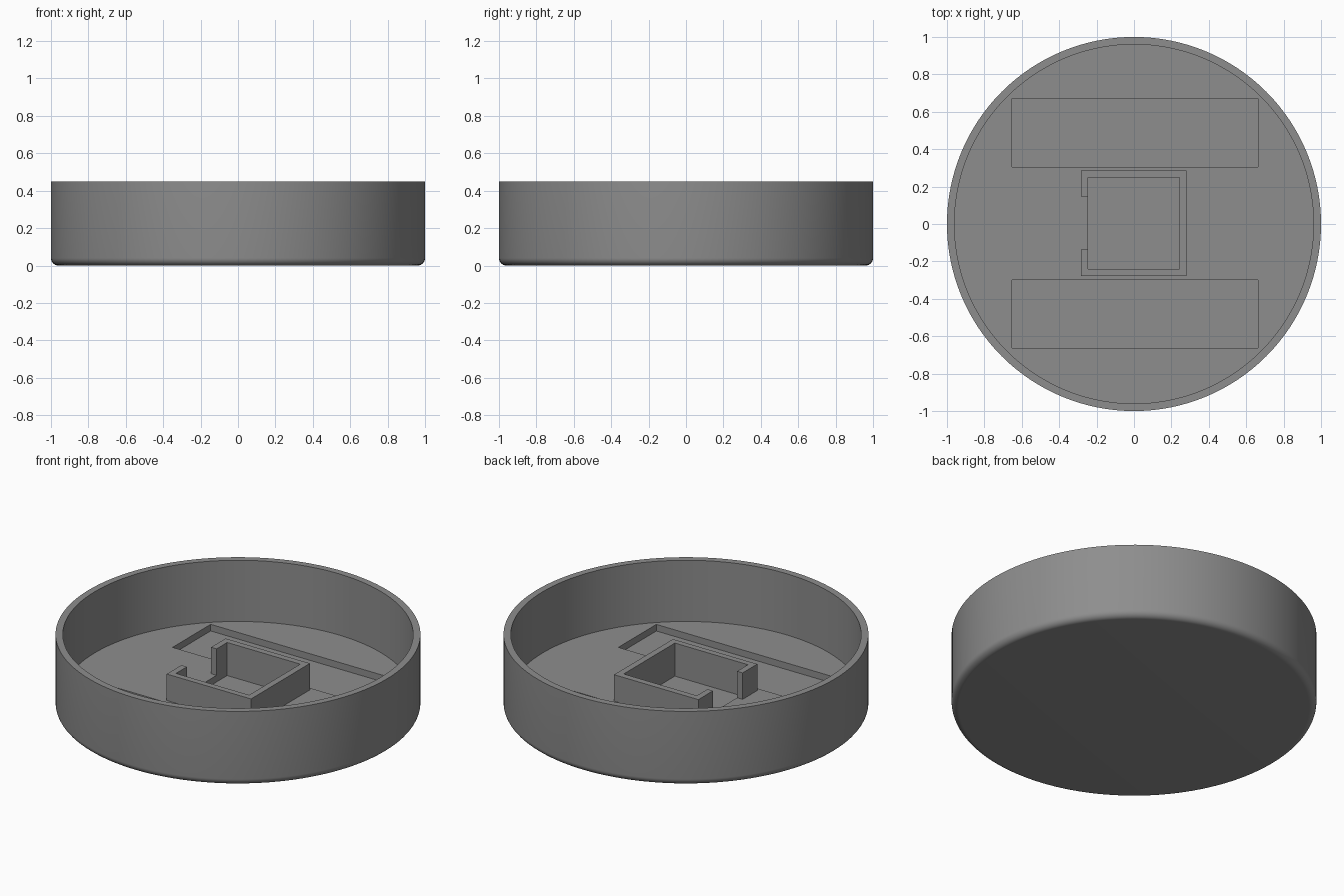
import bpy, bmesh, math

if "Cube" in bpy.data.objects:
    bpy.data.objects.remove(bpy.data.objects["Cube"])

SEGMENTS = 128
FLOOR, POCKET, HOLDER_TOP, RIM = 0.08, 0.04, 0.24, 0.45

grey = bpy.data.materials.new("grey")
grey.diffuse_color = (0.27, 0.27, 0.27, 1)
grey.use_nodes = True
grey.node_tree.nodes["Principled BSDF"].inputs["Base Color"].default_value = grey.diffuse_color


def make_object(name, bm):
    bmesh.ops.recalc_face_normals(bm, faces=bm.faces)
    mesh = bpy.data.meshes.new(name)
    bm.to_mesh(mesh)
    bm.free()
    mesh.materials.append(grey)
    ob = bpy.data.objects.new(name, mesh)
    bpy.context.collection.objects.link(ob)
    return ob


def prism(name, outline, z0, z1):
    bm = bmesh.new()
    face = bm.faces.new([bm.verts.new((x, y, z0)) for x, y in outline])
    ext = bmesh.ops.extrude_face_region(bm, geom=[face])
    for v in ext["geom"]:
        if isinstance(v, bmesh.types.BMVert):
            v.co.z = z1
    return make_object(name, bm)


def box(name, x0, x1, y0, y1, z0, z1):
    return prism(name, [(x0, y0), (x1, y0), (x1, y1), (x0, y1)], z0, z1)


def combine(target, tool, operation):
    mod = target.modifiers.new(tool.name, 'BOOLEAN')
    mod.object, mod.operation, mod.solver = tool, operation, 'EXACT'
    bpy.context.view_layer.objects.active = target
    bpy.ops.object.modifier_apply(modifier=mod.name)
    bpy.data.objects.remove(tool)


# Round tray: rounded bottom edge, thin wall, flat floor
r = 0.04
profile = [(1 - r + r * math.sin(a), r - r * math.cos(a))
           for a in (math.pi / 2 * i / 8 for i in range(9))]
profile += [(1, RIM), (0.96, RIM), (0.96, FLOOR)]
bm = bmesh.new()
rings = []
for radius, z in profile:
    rings.append([bm.verts.new((radius * math.cos(t), radius * math.sin(t), z))
                  for t in (2 * math.pi * i / SEGMENTS for i in range(SEGMENTS))])
for lower, upper in zip(rings, rings[1:]):
    for i in range(SEGMENTS):
        j = (i + 1) % SEGMENTS
        bm.faces.new((lower[i], lower[j], upper[j], upper[i]))
bm.faces.new(rings[0])
bm.faces.new(rings[-1])
tray = make_object("round_tray", bm)

# Square holder, open in the middle of its left side
holder = prism("holder", [
    (-0.283, 0.147), (-0.283, 0.286), (0.281, 0.286), (0.281, -0.277),
    (-0.283, -0.277), (-0.283, -0.137), (-0.22, -0.137), (-0.22, -0.2),
    (0.2, -0.2), (0.2, 0.2), (-0.22, 0.2), (-0.22, 0.147)], 0.06, HOLDER_TOP)
combine(tray, holder, 'UNION')

# Sunken pocket inside the holder and the two long recesses
combine(tray, box("pocket", -0.246, 0.243, -0.241, 0.248, POCKET, 0.3), 'DIFFERENCE')
for y0, y1 in ((0.306, 0.67), (-0.662, -0.299)):
    combine(tray, box("recess", -0.652, 0.662, y0, y1, POCKET, 0.15), 'DIFFERENCE')

# Smooth round walls, crisp corners
bpy.ops.object.select_all(action='DESELECT')
tray.select_set(True)
bpy.context.view_layer.objects.active = tray
bpy.ops.object.shade_smooth_by_angle(angle=math.radians(30))
